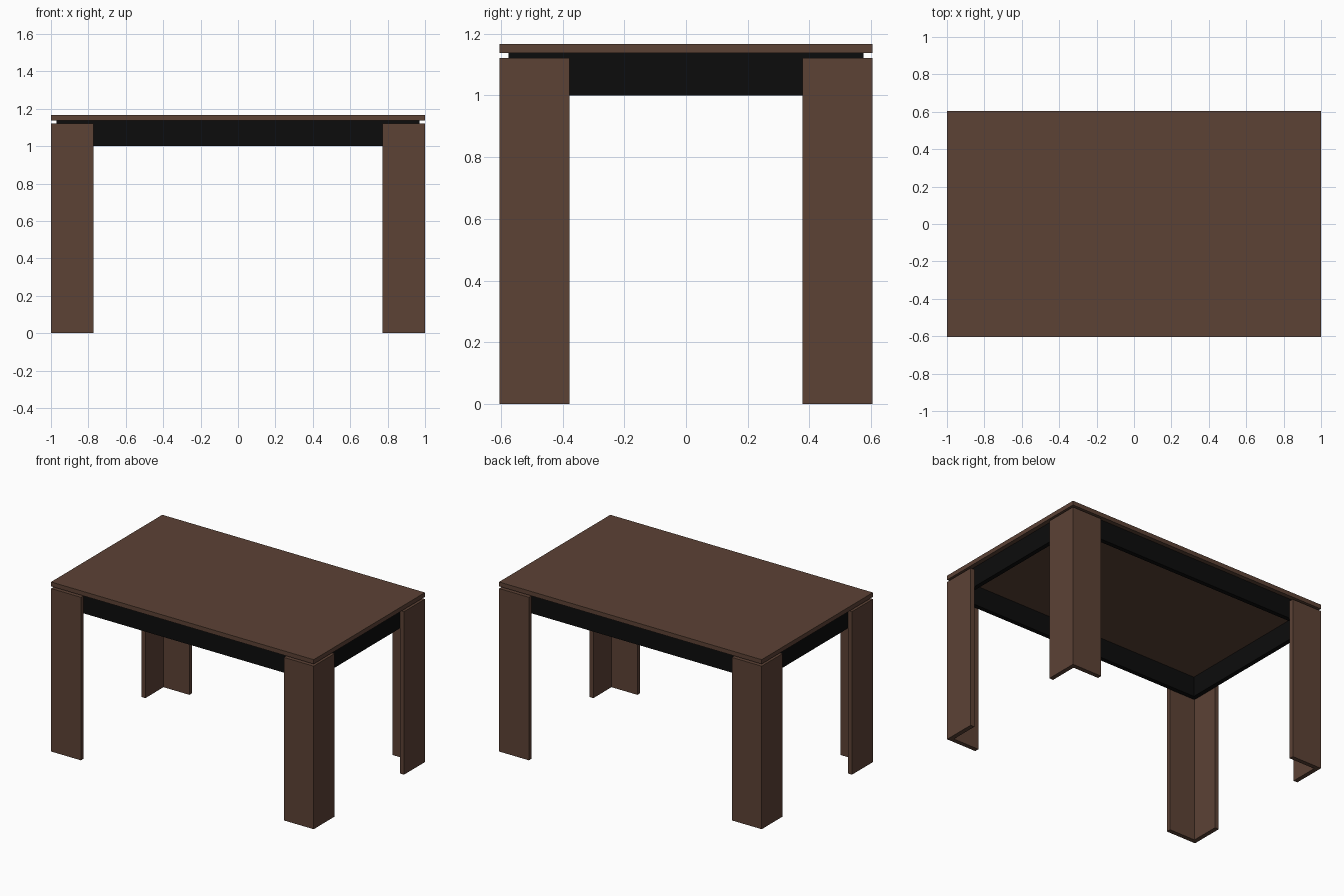
import bpy, bmesh

if "Cube" in bpy.data.objects:
    bpy.data.objects.remove(bpy.data.objects["Cube"])

def material(name, rgb):
    m = bpy.data.materials.new(name)
    m.diffuse_color = (*rgb, 1)
    m.use_nodes = True
    m.node_tree.nodes["Principled BSDF"].inputs["Base Color"].default_value = m.diffuse_color
    return m

brown = material("dark_brown_wood", (0.107, 0.054, 0.036))
black = material("black_frame", (0.0037, 0.0037, 0.0037))

# Overall dimensions
X, Y = 1.0, 0.605            # half size of the top
T = 0.03                     # board thickness
LEG_W, LEG_H = 0.227, 1.122
FRAME_Z, TOP_Z, HEIGHT = 1.0, 1.137, 1.167

def prism(name, loops, z0, z1, mat):
    """Closed prism; one loop gives a solid, two matching loops give a ring."""
    bm = bmesh.new()
    lo = [[bm.verts.new((x, y, z0)) for x, y in lp] for lp in loops]
    hi = [[bm.verts.new((x, y, z1)) for x, y in lp] for lp in loops]
    n = len(loops[0])
    for a, b in zip(lo, hi):
        for i in range(n):
            j = (i + 1) % n
            bm.faces.new((a[i], a[j], b[j], b[i]))
    for level in (lo, hi):
        if len(loops) == 1:
            bm.faces.new(level[0])
        else:
            for i in range(n):
                j = (i + 1) % n
                bm.faces.new((level[0][i], level[0][j], level[1][j], level[1][i]))
    bmesh.ops.recalc_face_normals(bm, faces=bm.faces)
    me = bpy.data.meshes.new(name)
    bm.to_mesh(me)
    bm.free()
    me.materials.append(mat)
    ob = bpy.data.objects.new(name, me)
    bpy.context.collection.objects.link(ob)
    return ob

def rect(x, y):
    return [(-x, -y), (x, -y), (x, y), (-x, y)]

# Table top
prism("table_top", [rect(X, Y)], TOP_Z, HEIGHT, brown)

# Apron frame set just inside the leg boards
prism("apron_frame", [rect(X - T, Y - T), rect(X - 2 * T, Y - 2 * T)],
      FRAME_Z, TOP_Z, black)

# L-shaped corner legs
profile = [(X, Y), (X - LEG_W, Y), (X - LEG_W, Y - T),
           (X - T, Y - T), (X - T, Y - LEG_W), (X, Y - LEG_W)]
for sy, end in ((-1, "front"), (1, "back")):
    for sx, side in ((-1, "left"), (1, "right")):
        prism(f"{end}_{side}_leg", [[(sx * x, sy * y) for x, y in profile]],
              0, LEG_H, brown)
